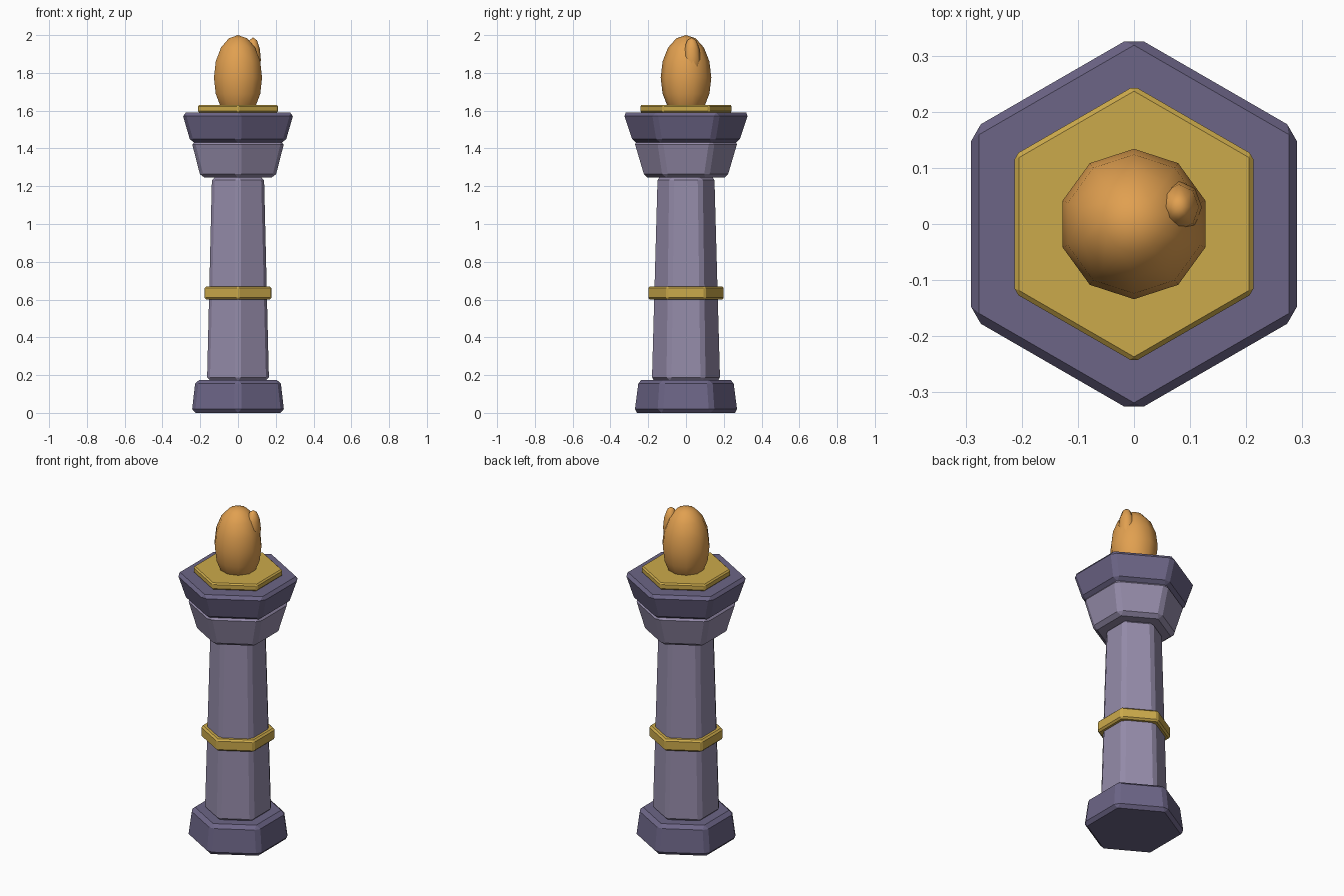
import bpy, bmesh, math
from mathutils import Matrix

default = bpy.data.objects.get("Cube")
if default:
    bpy.data.objects.remove(default)


def make_material(name, rgb):
    mat = bpy.data.materials.new(name)
    mat.use_nodes = True
    mat.diffuse_color = (*rgb, 1)
    mat.node_tree.nodes["Principled BSDF"].inputs["Base Color"].default_value = (*rgb, 1)
    return mat


dark_stone = make_material("dark purple stone", (0.15, 0.13, 0.24))
pale_stone = make_material("pale purple stone", (0.30, 0.26, 0.40))
gold = make_material("gold", (0.60, 0.40, 0.07))
flame_orange = make_material("flame orange", (0.75, 0.35, 0.08))


def add_object(name, bm, mat):
    mesh = bpy.data.meshes.new(name)
    bm.to_mesh(mesh)
    bm.free()
    mesh.materials.append(mat)
    obj = bpy.data.objects.new(name, mesh)
    bpy.context.collection.objects.link(obj)
    return obj


def hex_block(name, z0, z1, flat0, flat1, bevel, mat):
    """Tapered hexagonal block, sized by its flat-to-centre distances."""
    bm = bmesh.new()
    to_corner = 1 / math.cos(math.pi / 6)
    bmesh.ops.create_cone(bm, cap_ends=True, segments=6, depth=z1 - z0,
                          radius1=flat0 * to_corner, radius2=flat1 * to_corner,
                          matrix=Matrix.Translation((0, 0, (z0 + z1) / 2)))
    obj = add_object(name, bm, mat)
    mod = obj.modifiers.new("Chamfer", 'BEVEL')
    mod.width = bevel
    mod.segments = 1
    mod.limit_method = 'NONE'
    return obj


def flame(name, centre, size, segments, rings):
    """Smooth egg-shaped flame."""
    bm = bmesh.new()
    bmesh.ops.create_uvsphere(bm, u_segments=segments, v_segments=rings, radius=1,
                              matrix=Matrix.LocRotScale(centre, None, size))
    for face in bm.faces:
        face.smooth = True
    return add_object(name, bm, flame_orange)


# Stone column
hex_block("base", 0, 0.175, 0.245, 0.225, 0.02, dark_stone)
hex_block("shaft", 0.17, 1.25, 0.164, 0.138, 0.018, pale_stone)
hex_block("capital", 1.245, 1.44, 0.197, 0.247, 0.02, pale_stone)
hex_block("crown", 1.43, 1.59, 0.25, 0.296, 0.02, dark_stone)

# Gold trim
hex_block("shaft_band", 0.60, 0.67, 0.177, 0.177, 0.01, gold)
hex_block("top_plate", 1.59, 1.63, 0.213, 0.213, 0.008, gold)

# Flame
flame("main_flame", (0, 0, 1.775), (0.134, 0.134, 0.225), 10, 8)
flame("side_flame", (0.08, 0.03, 1.87), (0.041, 0.047, 0.118), 8, 6)
